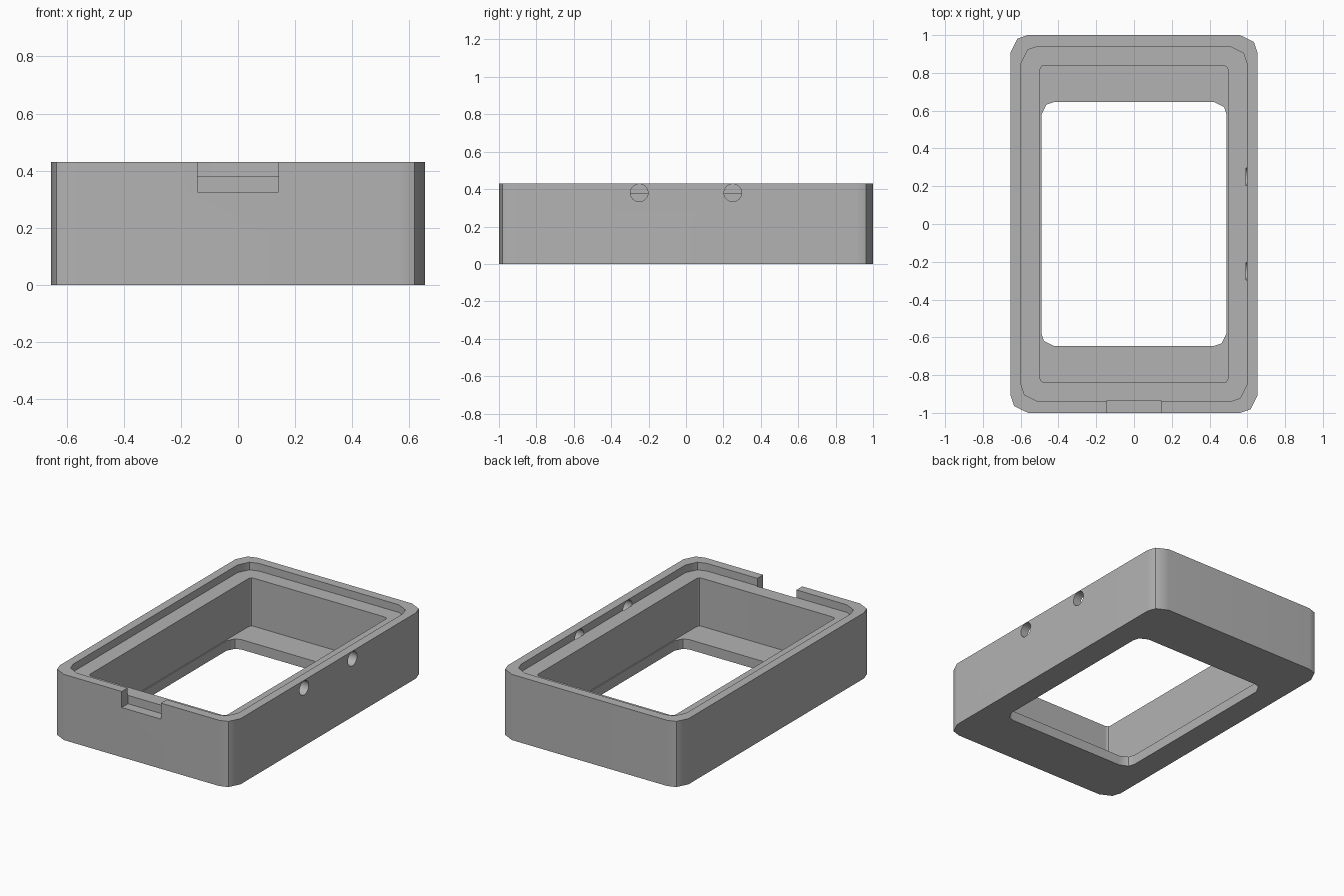
import bpy
import bmesh
from math import cos, sin, radians, pi
from mathutils import Matrix

cube = bpy.data.objects.get("Cube")
if cube:
    bpy.data.objects.remove(cube, do_unlink=True)

grey = bpy.data.materials.new("plain grey")
grey.use_nodes = True
colour = (0.45, 0.45, 0.45, 1)
grey.diffuse_color = colour
grey.node_tree.nodes["Principled BSDF"].inputs["Base Color"].default_value = colour

HEIGHT, LEDGE, FLOOR = 0.43, 0.38, 0.065


def make_object(name, bm):
    bmesh.ops.recalc_face_normals(bm, faces=bm.faces)
    mesh = bpy.data.meshes.new(name)
    bm.to_mesh(mesh)
    bm.free()
    mesh.materials.append(grey)
    obj = bpy.data.objects.new(name, mesh)
    bpy.context.collection.objects.link(obj)
    return obj


def ring(bm, hx, hy, r, z):
    """Rectangle outline with two-facet corners."""
    verts = []
    for i, (sx, sy) in enumerate([(1, 1), (-1, 1), (-1, -1), (1, -1)]):
        for step in (0, 37, 90):
            a = radians(90 * i + step)
            verts.append(bm.verts.new((sx * (hx - r) + r * cos(a),
                                       sy * (hy - r) + r * sin(a), z)))
    return verts


# Frame: outlines followed from the outer wall, over the rim, down to the opening
outer = (0.654, 1.0, 0.093)
recess = (0.598, 0.94, 0.09)
pocket = (0.497, 0.84, 0.022)
opening = (0.49, 0.645, 0.065)
bm = bmesh.new()
rings = [ring(bm, *shape, z) for shape, z in [
    (outer, 0), (outer, HEIGHT), (recess, HEIGHT), (recess, LEDGE),
    (pocket, LEDGE), (pocket, FLOOR), (opening, FLOOR), (opening, 0)]]
for a, b in zip(rings, rings[1:] + rings[:1]):
    n = len(a)
    for i in range(n):
        j = (i + 1) % n
        bm.faces.new((a[i], a[j], b[j], b[i]))
frame = make_object("case_frame", bm)

# Cutter for the front notch
cutters = []
bm = bmesh.new()
bmesh.ops.create_cube(bm, size=1, matrix=Matrix.Translation((0, -1.035, 0.425))
                      @ Matrix.Diagonal((0.284, 0.2, 0.2, 1)))
cutters.append(make_object("notch_cutter", bm))

# Cutters for the two round holes in the left wall
for y in (-0.25, 0.25):
    bm = bmesh.new()
    bmesh.ops.create_cone(bm, cap_ends=True, segments=32, radius1=0.047,
                          radius2=0.047, depth=0.2,
                          matrix=Matrix.Translation((0.694, y, LEDGE))
                          @ Matrix.Rotation(pi / 2, 4, 'Y'))
    cutters.append(make_object("hole_cutter", bm))

bpy.ops.object.select_all(action='DESELECT')
bpy.context.view_layer.objects.active = frame
frame.select_set(True)
for cutter in cutters:
    cutter.hide_render = True
    mod = frame.modifiers.new("cut", 'BOOLEAN')
    mod.operation = 'DIFFERENCE'
    mod.solver = 'EXACT'
    mod.object = cutter
    bpy.ops.object.modifier_apply(modifier=mod.name)
    bpy.data.objects.remove(cutter, do_unlink=True)

# Soft corners with flat walls
bpy.ops.object.shade_smooth_by_angle(angle=radians(30))
weighted = frame.modifiers.new("flat walls", 'WEIGHTED_NORMAL')
weighted.keep_sharp = True
